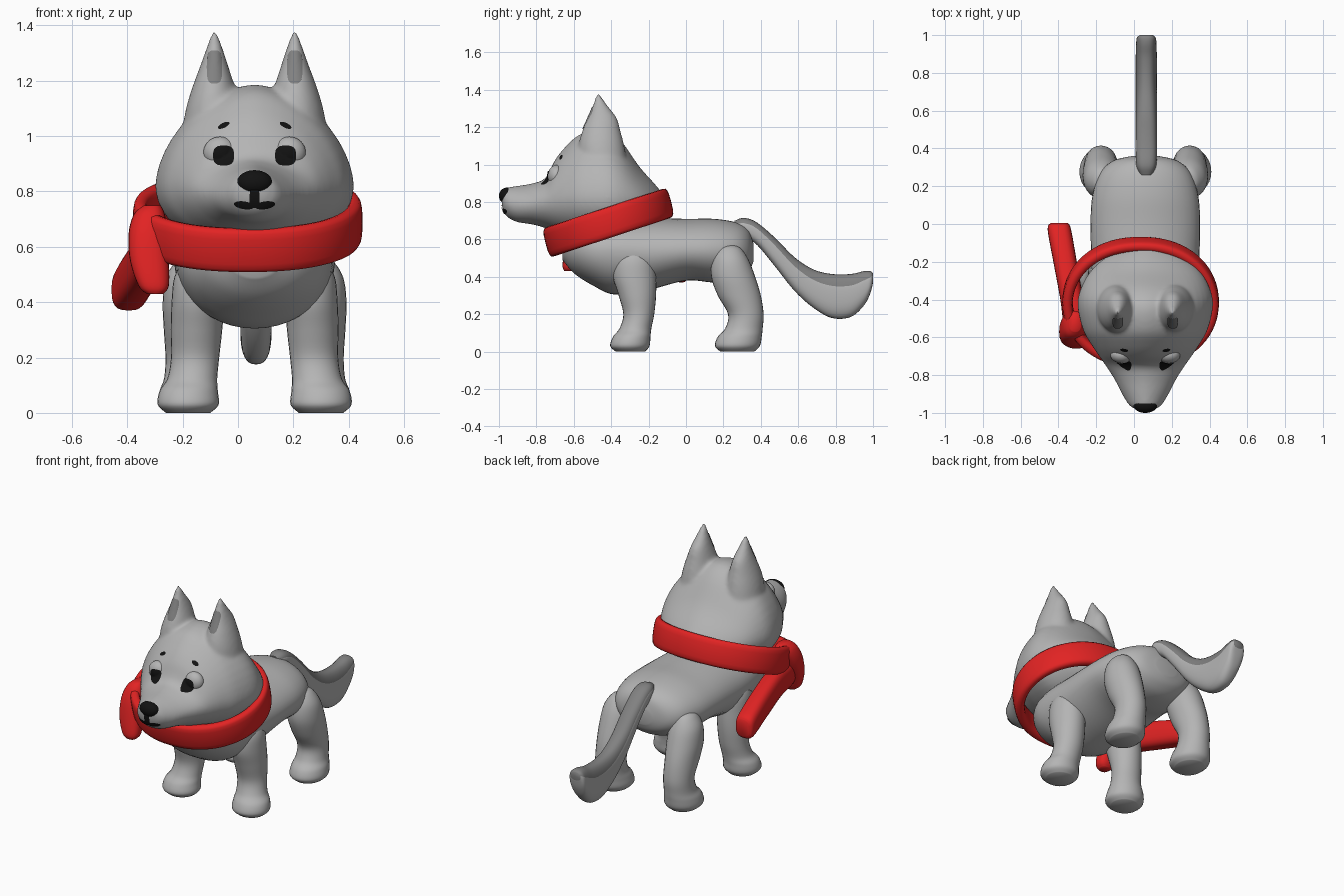
import bpy, bmesh, math
from mathutils import Vector
from mathutils.bvhtree import BVHTree

if "Cube" in bpy.data.objects:
    bpy.data.objects.remove(bpy.data.objects["Cube"])

CX = 0.06   # symmetry plane of the animal


def material(name, rgb):
    m = bpy.data.materials.new(name)
    m.diffuse_color = (*rgb, 1)
    m.use_nodes = True
    m.node_tree.nodes["Principled BSDF"].inputs["Base Color"].default_value = m.diffuse_color
    return m


GREY = material("light grey fur", (0.46, 0.46, 0.46))
DARK = material("dark grey fur", (0.22, 0.22, 0.22))
RED = material("red cloth", (0.76, 0.017, 0.017))
BLACK = material("black", (0.006, 0.006, 0.006))


def smooth(ob):
    bpy.ops.object.select_all(action='DESELECT')
    ob.select_set(True)
    bpy.context.view_layer.objects.active = ob
    bpy.ops.object.shade_smooth_by_angle(angle=math.radians(60))


def finish(name, bm, *mats):
    bmesh.ops.recalc_face_normals(bm, faces=bm.faces)
    me = bpy.data.meshes.new(name)
    bm.to_mesh(me)
    bm.free()
    ob = bpy.data.objects.new(name, me)
    bpy.context.collection.objects.link(ob)
    for m in mats:
        me.materials.append(m)
    smooth(ob)
    return ob


def spline(rows, steps=5):
    """Catmull-Rom interpolation of station rows."""
    out = []
    for i in range(len(rows) - 1):
        p = [rows[max(0, min(len(rows) - 1, i + k))] for k in (-1, 0, 1, 2)]
        for s in range(steps):
            t = s / steps
            out.append([0.5 * (2 * b + (c - a) * t + (2 * a - 5 * b + 4 * c - d) * t * t
                               + (3 * b - a - 3 * c + d) * t ** 3) for a, b, c, d in zip(*p)])
    return out + [list(rows[-1])]


def bridge(bm, rings, closed=False):
    n = len(rings[0])
    for i in range(len(rings) - (0 if closed else 1)):
        a, b = rings[i], rings[(i + 1) % len(rings)]
        for k in range(n):
            bm.faces.new((a[k], a[(k + 1) % n], b[(k + 1) % n], b[k]))


def loft(name, rows, axis, mats, n=32, power=1.0, top_power=None, top_dark=None):
    """rows: (position along axis, centre x, half width, low, high, widest level)"""
    bm = bmesh.new()
    rings = []
    for t, cx, hx, lo, hi, mid in spline(rows):
        ring = []
        for k in range(n):
            a = 2 * math.pi * k / n
            c, s = math.cos(a), math.sin(a)
            p = top_power if top_power and s > 0 else power
            c = math.copysign(abs(c) ** p, c)
            s = math.copysign(abs(s) ** p, s)
            x, v = cx + hx * c, mid + s * ((hi - mid) if s > 0 else (mid - lo))
            ring.append(bm.verts.new((x, t, v) if axis == 'y' else (x, v, t)))
        rings.append(ring)
    bridge(bm, rings)
    bm.faces.new(rings[0])
    bm.faces.new(rings[-1])
    if top_dark:   # darker strip along the upper part of each ring
        for ring in rings:
            zs = [v.co.z for v in ring]
            cut = min(zs) + top_dark * (max(zs) - min(zs))
            for v in ring:
                if v.co.z > cut:
                    for f in v.link_faces:
                        f.material_index = 1
    return finish(name, bm, *mats)


def even(rows, dx=0.0, s=1):
    """rows (t, offset, half width, lo, hi) -> full rows, mirrored by s about dx"""
    return [(t, dx + s * o, h, lo, hi, (lo + hi) / 2) for t, o, h, lo, hi in rows]


def ellipsoid(name, centre, radii, mat):
    bm = bmesh.new()
    bmesh.ops.create_uvsphere(bm, u_segments=32, v_segments=20, radius=1)
    for v in bm.verts:
        v.co = Vector(c + r * p for c, r, p in zip(centre, radii, v.co))
    return finish(name, bm, mat)


# Head, from nose tip to back of the ruff
head = loft("head", [(y, CX, hx, lo, hi, m) for y, hx, lo, hi, m in (
    (-0.985, 0.035, 0.78, 0.86, 0.82), (-0.965, 0.08, 0.73, 0.875, 0.80),
    (-0.91, 0.118, 0.695, 0.885, 0.785), (-0.82, 0.165, 0.68, 0.90, 0.79),
    (-0.75, 0.21, 0.66, 0.93, 0.80), (-0.70, 0.245, 0.64, 1.025, 0.81),
    (-0.64, 0.285, 0.62, 1.10, 0.82),
    (-0.56, 0.33, 0.60, 1.165, 0.82), (-0.44, 0.358, 0.58, 1.185, 0.82),
    (-0.35, 0.345, 0.58, 1.13, 0.82), (-0.25, 0.29, 0.62, 0.99, 0.81),
    (-0.17, 0.20, 0.66, 0.90, 0.79), (-0.12, 0.10, 0.70, 0.84, 0.77))],
    'y', [GREY], n=48, top_power=1.15)

# Body with chest and rump
loft("body", [(y, CX, hx, lo, hi, m) for y, hx, lo, hi, m in (
    (-0.66, 0.09, 0.49, 0.62, 0.56), (-0.60, 0.18, 0.42, 0.66, 0.55),
    (-0.50, 0.25, 0.355, 0.69, 0.54), (-0.38, 0.275, 0.305, 0.71, 0.54),
    (-0.20, 0.285, 0.33, 0.715, 0.53), (0.0, 0.29, 0.38, 0.71, 0.54),
    (0.15, 0.28, 0.37, 0.71, 0.54), (0.27, 0.24, 0.385, 0.69, 0.54),
    (0.335, 0.17, 0.43, 0.65, 0.53), (0.36, 0.07, 0.48, 0.58, 0.53))],
    'y', [GREY], n=40)

# Tail with dark upper strip
loft("tail", even((
    (0.26, 0.005, 0.035, 0.62, 0.70), (0.31, 0.005, 0.053, 0.61, 0.715),
    (0.38, 0.005, 0.056, 0.57, 0.69), (0.48, 0.005, 0.056, 0.45, 0.605),
    (0.58, 0.005, 0.056, 0.325, 0.505), (0.68, 0.005, 0.056, 0.235, 0.44),
    (0.78, 0.005, 0.056, 0.18, 0.415), (0.88, 0.005, 0.056, 0.185, 0.415),
    (0.95, 0.005, 0.054, 0.245, 0.43), (0.985, 0.005, 0.05, 0.31, 0.43),
    (1.0, 0.005, 0.035, 0.37, 0.42)), CX), 'y', [GREY, DARK], power=0.8, top_dark=0.75)

FRONT_LEG = ((0.0, 0.24, 0.08, -0.375, -0.22), (0.03, 0.24, 0.11, -0.405, -0.195),
             (0.08, 0.238, 0.105, -0.39, -0.19), (0.125, 0.225, 0.09, -0.355, -0.185),
             (0.2, 0.215, 0.087, -0.335, -0.17), (0.3, 0.21, 0.093, -0.36, -0.16),
             (0.4, 0.205, 0.095, -0.39, -0.16), (0.49, 0.205, 0.085, -0.385, -0.17),
             (0.55, 0.205, 0.05, -0.34, -0.21), (0.57, 0.205, 0.015, -0.295, -0.255))
REAR_LEG = ((0.0, 0.24, 0.08, 0.185, 0.365), (0.03, 0.24, 0.108, 0.155, 0.395),
            (0.08, 0.24, 0.103, 0.17, 0.405), (0.125, 0.237, 0.09, 0.21, 0.41),
            (0.2, 0.235, 0.087, 0.225, 0.415), (0.3, 0.235, 0.093, 0.17, 0.40),
            (0.4, 0.232, 0.1, 0.135, 0.37), (0.49, 0.23, 0.09, 0.14, 0.335),
            (0.55, 0.23, 0.052, 0.17, 0.295), (0.57, 0.23, 0.015, 0.215, 0.255))
EAR = ((0.98, 0.15, 0.12, -0.58, -0.31), (1.1, 0.15, 0.098, -0.575, -0.33),
       (1.18, 0.148, 0.076, -0.555, -0.35), (1.25, 0.146, 0.052, -0.525, -0.37),
       (1.31, 0.145, 0.032, -0.50, -0.415), (1.36, 0.145, 0.015, -0.485, -0.45),
       (1.38, 0.145, 0.006, -0.476, -0.46))

# Legs and ears, both sides
ears = []
for s, side in ((-1, "left"), (1, "right")):
    loft("front_leg_" + side, even(FRONT_LEG, CX, s), 'z', [GREY], n=28)
    loft("rear_leg_" + side, even(REAR_LEG, CX, s), 'z', [GREY], n=28)
    ears.append(loft("ear_" + side, even(EAR, CX, s), 'z', [GREY], n=28))

# Blend the ears into the head
bpy.ops.object.select_all(action='DESELECT')
for o in ears + [head]:
    o.select_set(True)
bpy.context.view_layer.objects.active = head
bpy.ops.object.join()
m = head.modifiers.new("blend", 'REMESH')
m.mode, m.voxel_size = 'VOXEL', 0.011
m = head.modifiers.new("soften", 'SMOOTH')
m.factor, m.iterations = 0.5, 8
for name in ("blend", "soften"):
    bpy.ops.object.modifier_apply(modifier=name)
smooth(head)


def surface_y(x, z):
    hits = [t.ray_cast(Vector((x, -3, z)), Vector((0, 1, 0)))[0] for t in trees]
    return min((h.y for h in hits if h), default=None)


def tree_of(o):
    return BVHTree.FromPolygons([v.co.copy() for v in o.data.vertices],
                                [tuple(p.vertices) for p in o.data.polygons])


# Eyeballs, sunk into the head
trees = [tree_of(head)]
eyes = []
for s, side in ((-1, "left"), (1, "right")):
    x = CX + s * 0.125
    eyes.append(ellipsoid("eye_" + side, (x, surface_y(x, 0.94) + 0.03, 0.94),
                          (0.06, 0.045, 0.058), GREY))
trees += [tree_of(o) for o in eyes]


def patch(name, cx, cz, rx, rz, mat, rot=0.0, power=1.0, n=28, rings=6):
    """Thin marking draped on the face from the front."""
    bm = bmesh.new()
    loops, y_last = [], surface_y(cx, cz)
    for r in range(1, rings + 1):
        loop = []
        for k in range(n):
            a = 2 * math.pi * k / n
            c, q = math.cos(a), math.sin(a)
            u = rx * r / rings * math.copysign(abs(c) ** power, c)
            w = rz * r / rings * math.copysign(abs(q) ** power, q)
            x = cx + u * math.cos(rot) - w * math.sin(rot)
            z = cz + u * math.sin(rot) + w * math.cos(rot)
            y = surface_y(x, z)
            y_last = y if y is not None else y_last
            loop.append(bm.verts.new((x, y_last - 0.005, z)))
        loops.append(loop)
    bridge(bm, loops)
    bm.faces.new(loops[0])
    return finish(name, bm, mat)


# Face markings
for s, side in ((-1, "left"), (1, "right")):
    patch("pupil_" + side, CX + s * 0.112, 0.93, 0.038, 0.036, BLACK, power=0.7)
    patch("eyebrow_" + side, CX + s * 0.112, 1.039, 0.023, 0.009, BLACK, rot=-s * 0.45)
    patch("inner_ear_" + side, CX + s * 0.145, 1.25, 0.028, 0.06, DARK, power=0.6)
    patch("mouth_" + side, CX + s * 0.038, 0.75, 0.037, 0.014, BLACK, rot=s * 0.15)
patch("nose_stem", CX, 0.775, 0.018, 0.035, BLACK, power=0.6)
ellipsoid("nose", (CX, -0.958, 0.833), (0.064, 0.042, 0.044), BLACK)

# Scarf: tilted flat band around the neck
bm = bmesh.new()
rings = []
for i in range(72):
    a = 2 * math.pi * i / 72
    ring = []
    for k in range(16):
        b = 2 * math.pi * k / 16
        c, q = math.cos(b), math.sin(b)
        c, q = math.copysign(abs(c) ** 0.6, c), math.copysign(abs(q) ** 0.6, q)
        r = 0.028 * c
        y = -0.415 + (0.308 + r) * math.sin(a)
        x = 0.035 + (0.387 + r) * math.copysign(abs(math.cos(a)) ** 0.9, math.cos(a))
        ring.append(bm.verts.new((x, y - 0.02 * q, 0.69 + 0.33 * (y + 0.415) + 0.078 * q)))
    rings.append(ring)
bridge(bm, rings, closed=True)
finish("scarf_band", bm, RED)

# Scarf ends: a short front fold and a strip blown backwards
loft("scarf_fold", even((
    (0.43, -0.30, 0.03, -0.65, -0.59), (0.46, -0.305, 0.055, -0.66, -0.57),
    (0.55, -0.32, 0.07, -0.65, -0.54), (0.65, -0.325, 0.07, -0.63, -0.49),
    (0.72, -0.32, 0.055, -0.60, -0.46), (0.75, -0.31, 0.03, -0.57, -0.48))), 'z', [RED], n=24, power=0.8)
loft("scarf_end", even((
    (-0.60, -0.31, 0.03, 0.50, 0.62), (-0.55, -0.315, 0.055, 0.48, 0.64),
    (-0.40, -0.33, 0.06, 0.46, 0.63), (-0.20, -0.365, 0.062, 0.41, 0.58),
    (-0.03, -0.395, 0.062, 0.37, 0.52), (0.005, -0.395, 0.045, 0.39, 0.49))), 'y', [RED], n=24, power=0.7)
